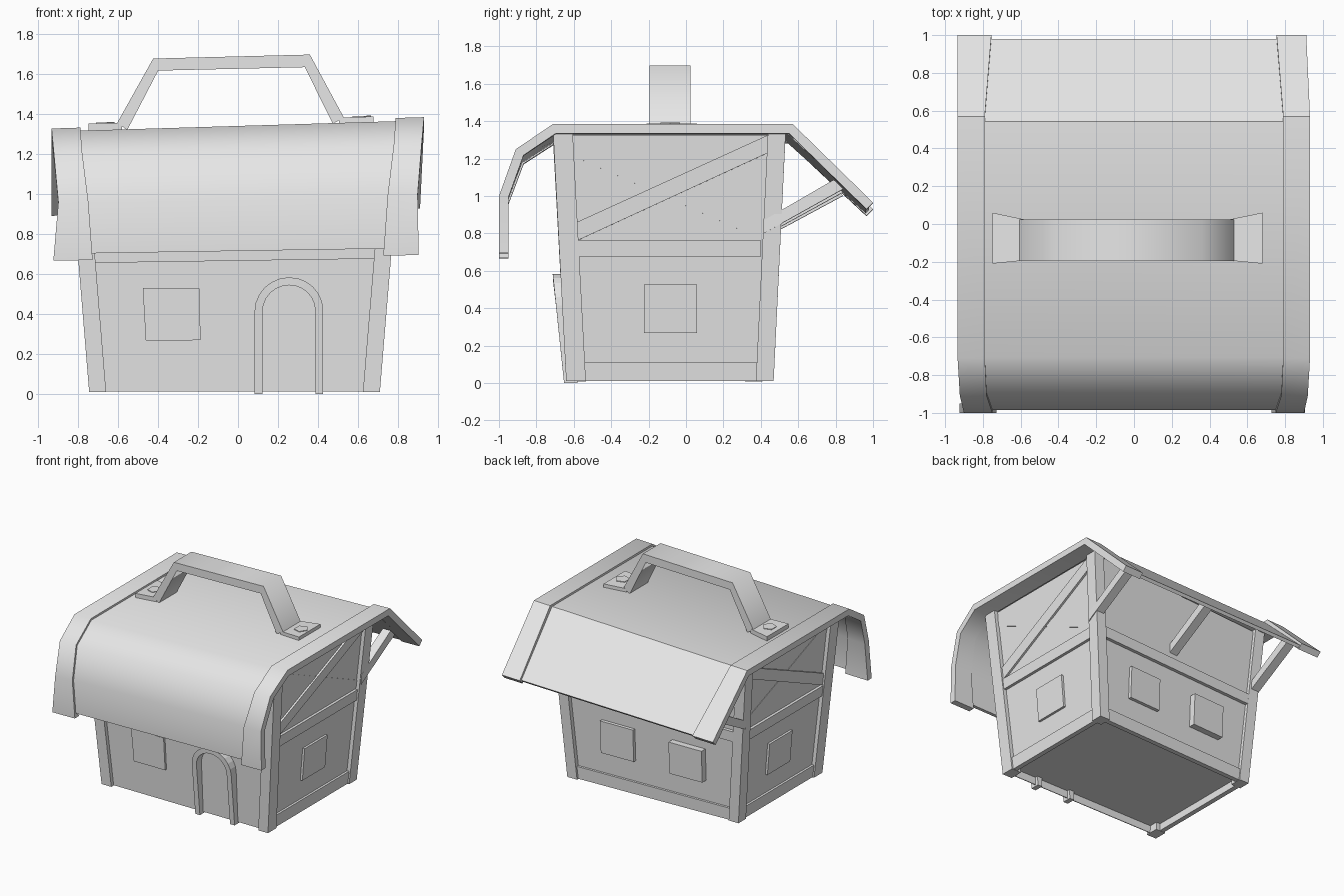
import bpy, bmesh, math
from mathutils import Vector

if "Cube" in bpy.data.objects:
    bpy.data.objects.remove(bpy.data.objects["Cube"])

grey = bpy.data.materials.new("plain_grey")
grey.use_nodes = True
grey.diffuse_color = (0.8, 0.8, 0.8, 1)
grey.node_tree.nodes["Principled BSDF"].inputs["Base Color"].default_value = (0.8, 0.8, 0.8, 1)

TOP = 1.33      # height of the walls
RECESS = 0.03   # walls sit this far behind the posts


def tilt(p):
    """The whole house leans: it is slightly taller towards +x."""
    x, y, z = p
    return Vector((x, y, z * (0.98 + 0.022 * x)))


def loft(name, rings, smooth=0):
    """Skin a row of equal rings and cap both ends."""
    bm = bmesh.new()
    rows = [[bm.verts.new(tilt(p)) for p in ring] for ring in rings]
    n = len(rows[0])
    for a, b in zip(rows, rows[1:]):
        for i in range(n):
            j = (i + 1) % n
            bm.faces.new((a[i], a[j], b[j], b[i]))
    bm.faces.new(rows[0])
    bm.faces.new(rows[-1])
    bmesh.ops.recalc_face_normals(bm, faces=bm.faces)
    mesh = bpy.data.meshes.new(name)
    bm.to_mesh(mesh)
    bm.free()
    mesh.materials.append(grey)
    if smooth:
        mesh.shade_smooth()
        mesh.set_sharp_from_angle(angle=math.radians(smooth))
    obj = bpy.data.objects.new(name, mesh)
    bpy.context.collection.objects.link(obj)
    return obj


def extents(z):
    """Left, right and front planes of the flaring walls at height z."""
    t = z / TOP
    return -0.745 - 0.105 * t, 0.71 + 0.11 * t, -0.64 - 0.07 * t


def back_y(x, z):
    """The back wall is slightly skewed, running inwards towards -x."""
    return 0.47 + 0.06 * z / TOP + 0.04 * (x - 0.76)


def on_wall(wall, u, z, d):
    """Point on a wall: u along it, z up, d outwards from the post face."""
    left, right, front = extents(z)
    return {"left": (left - d, u, z), "right": (right + d, u, z),
            "front": (u, front - d, z), "back": (u, back_y(u, z) + d, z)}[wall]


def plate(name, wall, outline, d_out, d_in=-0.05):
    loft(name, [[on_wall(wall, u, z, d) for u, z in outline] for d in (d_in, d_out)])


def rect(u0, u1, z0, z1):
    return [(u0, z0), (u1, z0), (u1, z1), (u0, z1)]


def wall_ring(z, inset):
    l, r, f = extents(z)
    l, r, f = l + inset, r - inset, f + inset
    return [(l, f, z), (r, f, z), (r, back_y(r, z) - inset, z), (l, back_y(l, z) - inset, z)]


# Walls with a floor set up inside a thin skirt
loft("house_walls", [wall_ring(TOP, RECESS), wall_ring(0.012, RECESS),
                     wall_ring(0.012, RECESS + 0.006), wall_ring(0.075, RECESS + 0.006)])

# Corner posts
for side in ("left", "right"):
    for end in ("front", "back"):
        rings = []
        for z in (0.01, TOP + 0.01):
            left, right, front = extents(z)
            x0, x1 = (left, left + 0.085) if side == "left" else (right, right - 0.085)
            y0, y1 = (front, front + 0.105) if end == "front" else (back_y(x0, z), back_y(x0, z) - 0.095)
            rings.append([(x0, y0, z), (x1, y0, z), (x1, y1, z), (x0, y1, z)])
        loft(f"{end}_{side}_post", rings)

# Gable timbers and windows
for side in ("left", "right"):
    plate(side + "_sill_beam", side, rect(-0.58, 0.38, 0.012, 0.11), -0.012)
    plate(side + "_middle_beam", side, rect(-0.6, 0.4, 0.68, 0.765), -0.008)
    plate(side + "_rising_brace", side,
          [(-0.58, 0.765), (0.44, 1.235), (0.44, 1.33), (-0.58, 0.865)], -0.014)
    plate(side + "_falling_brace", side,
          [(-0.61, 1.22), (0.42, 0.765), (0.42, 0.83), (-0.61, 1.29)], -0.027)
    plate(side + "_window", side, rect(-0.225, 0.06, 0.27, 0.53), -0.012)

# Front and back beams and windows
plate("front_beam", "front", rect(-0.72, 0.69, 0.68, 0.765), -0.008)
plate("back_sill_beam", "back", rect(-0.67, 0.64, 0.012, 0.11), -0.012)
plate("back_middle_beam", "back", rect(-0.72, 0.69, 0.68, 0.765), -0.004)
plate("front_window", "front", [(-0.462, 0.275), (-0.188, 0.275), (-0.192, 0.54), (-0.477, 0.547)], -0.012)
plate("back_window_one", "back", rect(0.14, 0.42, 0.28, 0.54), -0.004)
plate("back_window_two", "back", rect(-0.46, -0.18, 0.28, 0.54), 0.02)

# Door surround: two legs and a round arch
cx, spring = 0.255, 0.42
arch = [(-1, 0, 0)]
arch += [(-math.cos(a), math.sin(a), spring) for a in (math.pi * i / 12 for i in range(13))]
arch += [(1, 0, 0)]
rings = []
for c, s, base in arch:
    ends = [(cx + r * c, base + r * s) for r in (0.172, 0.132)]
    depth = 0.012 + 0.05 * (base + 0.17 * s)
    rings.append([on_wall("front", u, z, d) for (u, z), d in
                  ((ends[0], depth), (ends[1], depth), (ends[1], -0.06), (ends[0], -0.06))])
loft("door_surround", rings)


def offset(path, dist):
    """Shift a (y, z) path sideways with mitred corners, towards its inside."""
    pts = [Vector(p) for p in path]
    dirs = [(b - a).normalized() for a, b in zip(pts, pts[1:])]
    norms = [Vector((d.y, -d.x)) for d in dirs]
    out = []
    for i, p in enumerate(pts):
        n0, n1 = norms[max(i - 1, 0)], norms[min(i, len(norms) - 1)]
        m = (n0 + n1).normalized()
        out.append(p + m * (dist / m.dot(n0)))
    return out


def roof_strip(name, path, d0, d1, xs0, xs1):
    rings = [[(a, *p), (b, *p), (b, *q), (a, *q)]
             for p, q, a, b in zip(offset(path, d0), offset(path, d1), xs0, xs1)]
    loft(name, rings, smooth=40)


# Roof: smooth sheet between two raised end trims
path = [(-1, 0.695), (-1, 1.0), (-0.91, 1.25), (-0.71, 1.385), (0.57, 1.385), (1.0, 0.965)]
trim_in = [0.728, 0.75, 0.78, 0.79, 0.79, 0.755]
for side, s, trim_out in (("left", -1, [0.925, 0.90, 0.922, 0.934, 0.935, 0.935]),
                          ("right", 1, [0.905, 0.90, 0.92, 0.932, 0.932, 0.912])):
    roof_strip(side + "_roof_trim", path, 0, 0.05,
               [s * x for x in trim_in], [s * x for x in trim_out])
sheet = [(-1, 0.73)] + path[1:-2] + [(0.55, 1.385), (0.99, 0.972)]
roof_strip("roof_sheet", sheet, 0.016, 0.042, [-0.81] * 6, [0.81] * 6)

# Struts under the back eave
for name, x in (("left", -0.78), ("middle", 0.0), ("right", 0.75)):
    loft(name + "_eave_strut", [[(x + w, y, z) for w, y, z in
                                 ((-0.035, y, a), (0.035, y, a), (0.035, y2, b), (-0.035, y2, b))]
                                for y, a, y2, b in ((0.42, 0.875, 0.42, 0.805), (0.79, 1.09, 0.84, 1.04))])

# Carrying handle on two flared pads with small pegs
bar = [(-0.605, 1.404, -0.555, 1.365), (-0.425, 1.73, -0.40, 1.667),
       (0.36, 1.72, 0.335, 1.657), (0.53, 1.396, 0.475, 1.365)]
loft("handle", [[(xo, -0.195, zo), (xo, 0.025, zo), (xi, 0.025, zi), (xi, -0.195, zi)]
                for xo, zo, xi, zi in bar], smooth=70)
for side, outer, inner, peg, top in (("left", -0.75, -0.58, -0.67, 1.404),
                                     ("right", 0.68, 0.505, 0.615, 1.396)):
    loft(side + "_handle_pad",
         [[(x, y0, 1.36), (x, y1, 1.36), (x, y1, top), (x, y0, top)]
          for x, y0, y1 in ((outer, -0.21, 0.06), (inner, -0.193, 0.024))])
    loft(side + "_handle_peg",
         [[(peg + 0.052 * math.cos(k * math.tau / 5), -0.085 + 0.055 * math.sin(k * math.tau / 5), z)
           for k in range(5)] for z in (top - 0.02, top + 0.005)])
